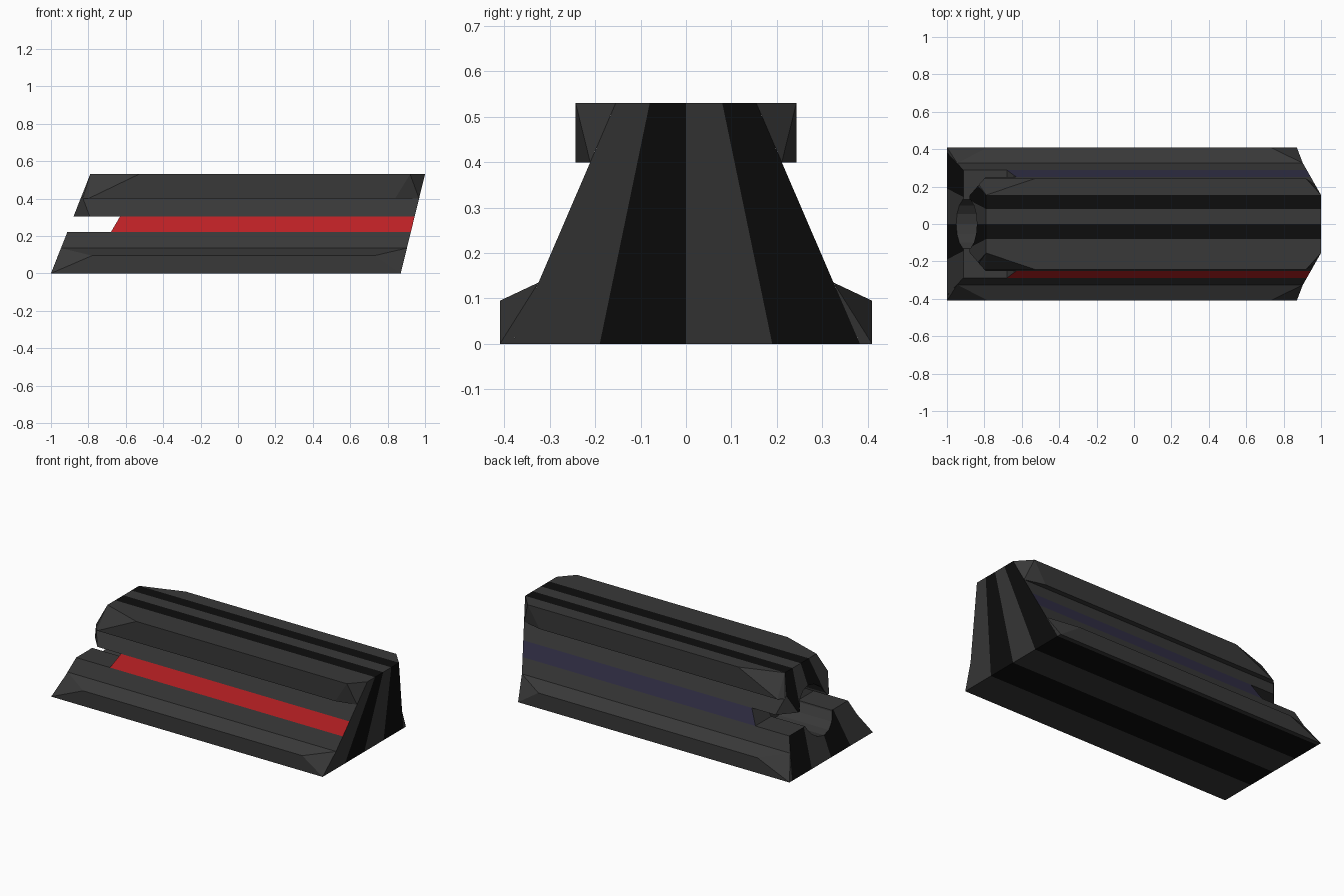
import bpy, bmesh
from mathutils import Matrix

if "Cube" in bpy.data.objects:
    bpy.data.objects.remove(bpy.data.objects["Cube"])


def mat(name, r, g, b):
    m = bpy.data.materials.new(name)
    m.diffuse_color = (r, g, b, 1)
    m.use_nodes = True
    m.node_tree.nodes["Principled BSDF"].inputs["Base Color"].default_value = m.diffuse_color
    return m


DARK = mat("dark_grey", 0.04, 0.04, 0.04)
BLACK = mat("black", 0.004, 0.004, 0.004)
RED = mat("red", 0.5, 0.015, 0.018)
NAVY = mat("navy", 0.03, 0.028, 0.06)
MATS = [DARK, BLACK, RED, NAVY]


def finish(name, bm):
    bmesh.ops.recalc_face_normals(bm, faces=bm.faces)
    me = bpy.data.meshes.new(name)
    bm.to_mesh(me)
    bm.free()
    for m in MATS:
        me.materials.append(m)
    ob = bpy.data.objects.new(name, me)
    bpy.context.collection.objects.link(ob)
    return ob


def hull(name, pts, side=1):
    bm = bmesh.new()
    for x, y, z in pts:
        bm.verts.new((x, y * side, z))
    bmesh.ops.convex_hull(bm, input=bm.verts)
    bmesh.ops.dissolve_limit(bm, angle_limit=0.01, verts=bm.verts, edges=bm.edges)
    return finish(name, bm)


def half_width(z):
    return 0.383 - z * 0.43


# Sloped body: striped trapezoid section with leaning ends
TOP = 0.53
LEVELS = (0.22, 0.305)
section = [(y, 0) for y in (-0.383, -0.19, 0, 0.19, 0.383)]
section += [(half_width(z), z) for z in LEVELS]
section += [(y, TOP) for y in (0.155, 0.08, 0, -0.08, -0.155)]
section += [(-half_width(z), z) for z in reversed(LEVELS)]

bm = bmesh.new()
left = [bm.verts.new((-1 + 0.396 * z, y, z)) for y, z in section]
right = [bm.verts.new((0.87 + 0.245 * z, y, z)) for y, z in section]
n = len(section)
face_mats = {1: 1, 3: 1, 5: 3, 7: 1, 9: 1, 12: 2}
for i in range(n):
    j = (i + 1) % n
    f = bm.faces.new((left[i], left[j], right[j], right[i]))
    f.material_index = face_mats.get(i, 0)
strips = [(0, 1, 10, 11, 12, 13), (1, 2, 9, 10), (2, 3, 8, 9), (3, 4, 5, 6, 7, 8)]
for ring in (left, right):
    for k, strip in enumerate(strips):
        f = bm.faces.new([ring[i] for i in strip])
        f.material_index = k % 2
body = finish("body", bm)

# Cutters: side slot, round bore, jaw corner chamfers
cutters = [hull("slot_cutter", [(x, y, z) for y in (-0.5, 0.5)
                for x, z in ((-1.1, 0.22), (-1.1, 0.305), (-0.63, 0.305), (-0.68, 0.22))])]
bm = bmesh.new()
bmesh.ops.create_cone(bm, cap_ends=True, segments=16, radius1=0.14, radius2=0.14, depth=0.5,
                      matrix=Matrix.Translation((-0.85, 0, 0.265)) @ Matrix.Rotation(1.5707963, 4, 'Y'))
cutters.append(finish("bore_cutter", bm))
for s in (-1, 1):
    cutters.append(hull("jaw_cutter", [(x, y, z) for z in (0.26, 0.6)
                   for x, y in ((-0.92, 0.105), (-0.78, 0.267), (-0.92, 0.267))], s))

bpy.context.view_layer.objects.active = body
for c in cutters:
    mod = body.modifiers.new("cut", 'BOOLEAN')
    mod.operation = 'DIFFERENCE'
    mod.solver = 'EXACT'
    mod.object = c
    bpy.ops.object.modifier_apply(modifier=mod.name)
    bpy.data.objects.remove(c)

for s, tag in ((-1, "front"), (1, "back")):
    # Base flange tapering out at both ends
    hull(tag + "_base_flange", [
        (-1, 0.383, 0), (-1, 0.41, 0), (-0.78, 0.41, 0.095), (-0.945, 0.325, 0.135),
        (0.87, 0.383, 0), (0.87, 0.41, 0), (0.73, 0.41, 0.095), (0.903, 0.325, 0.135)], s)
    # Overhanging upper rail
    hull(tag + "_upper_rail", [
        (-0.79, 0.155, TOP), (-0.83, 0.211, 0.4), (-0.8, 0.243, 0.4), (-0.53, 0.243, TOP),
        (1.0, 0.155, TOP), (0.968, 0.211, 0.4), (0.84, 0.243, 0.4), (0.92, 0.243, TOP)], s)
